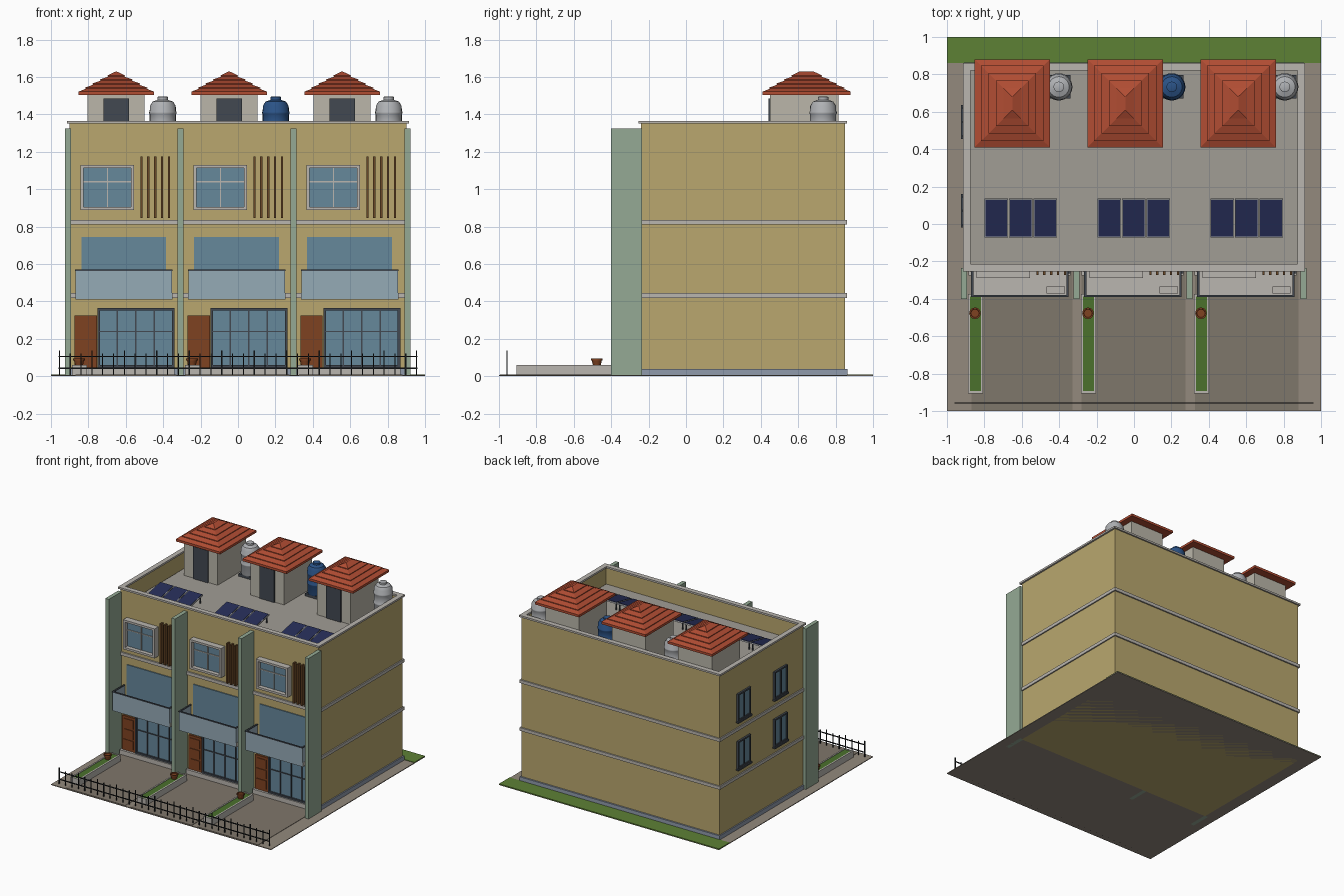
import bpy, bmesh, math
from mathutils import Matrix

if "Cube" in bpy.data.objects:
    bpy.data.objects.remove(bpy.data.objects["Cube"])


def mat(name, hexcol):
    m = bpy.data.materials.new(name)
    c = [(int(hexcol[i:i + 2], 16) / 255) ** 2.2 for i in (0, 2, 4)]
    m.diffuse_color = (*c, 1)
    m.use_nodes = True
    m.node_tree.nodes["Principled BSDF"].inputs["Base Color"].default_value = m.diffuse_color
    return m


OCHRE = mat("ochre_render", "B8A66E")
GREEN = mat("sage_pillar", "93A893")
TRIM = mat("trim", "B8B4AE")
PLINTH = mat("plinth", "8F9AAB")
DECK = mat("deck", "A09C94")
HOUSE = mat("stair_house", "B9B5A8")
TILE = mat("tile", "B04E36")
GLASS = mat("glass", "66879A")
RAIL = mat("balcony_glass", "94A9B5")
DARK = mat("dark_metal", "444A52")
BLACK = mat("black_metal", "222426")
WOOD = mat("wood", "7E4426")
SLAT = mat("slat", "6B4A2C")
GRASS = mat("grass", "5E8038")
LAWN = mat("planting", "4C7030")
PAVE = mat("paving", "92887C")
DRIVE = mat("drive", "7E766A")
PANEL = mat("solar_cell", "2A3157")
STEEL = mat("steel", "AEB0B3")
BLUE = mat("blue_tank", "2F5486")


def finish(name, bm, m):
    me = bpy.data.meshes.new(name)
    bm.to_mesh(me)
    bm.free()
    me.materials.append(m)
    ob = bpy.data.objects.new(name, me)
    bpy.context.collection.objects.link(ob)
    return ob


def boxes(name, m, *bs):
    """One object from boxes given as (x0, x1, y0, y1, z0, z1)."""
    bm = bmesh.new()
    for x0, x1, y0, y1, z0, z1 in bs:
        M = Matrix.Translation(((x0 + x1) / 2, (y0 + y1) / 2, (z0 + z1) / 2)) \
            @ Matrix.Diagonal((x1 - x0, y1 - y0, z1 - z0, 1))
        bmesh.ops.create_cube(bm, size=1, matrix=M)
    return finish(name, bm, m)


def ring(x0, x1, y0, y1, z0, z1, t):
    """Four boxes forming a frame lying flat in xy."""
    return [(x0, x1, y0, y0 + t, z0, z1), (x0, x1, y1 - t, y1, z0, z1),
            (x0, x0 + t, y0 + t, y1 - t, z0, z1), (x1 - t, x1, y0 + t, y1 - t, z0, z1)]


def frame(x0, x1, y0, y1, z0, z1, t):
    """Four boxes forming an upright frame in xz."""
    return [(x0, x1, y0, y1, z0, z0 + t), (x0, x1, y0, y1, z1 - t, z1),
            (x0, x0 + t, y0, y1, z0 + t, z1 - t), (x1 - t, x1, y0, y1, z0 + t, z1 - t)]


def lathe(name, m, x, y, prof, n=24):
    bm = bmesh.new()
    rows = [[bm.verts.new((x + r * math.cos(2 * math.pi * i / n),
                           y + r * math.sin(2 * math.pi * i / n), z)) for i in range(n)]
            for r, z in prof]
    for a, b in zip(rows, rows[1:]):
        for i in range(n):
            j = (i + 1) % n
            bm.faces.new((a[i], a[j], b[j], b[i]))
    bm.faces.new(rows[0][::-1])
    bm.faces.new(rows[-1])
    ob = finish(name, bm, m)
    bpy.context.view_layer.objects.active = ob
    ob.select_set(True)
    bpy.ops.object.shade_smooth_by_angle(angle=math.radians(35))
    ob.select_set(False)
    return ob


def hip_roof(name, cx, cy):
    """Stepped tile courses shrinking to a short ridge."""
    bm = bmesh.new()
    size = lambda t: (0.2 * (1 - t) + 0.001, 0.235 * (1 - t) + 0.036 * t)
    prof = [(0, 1.503), (0, 1.522)]
    n = 5
    for k in range(1, n + 1):
        z = 1.522 + 0.108 * k / n
        prof.append((k / n, z - 0.006 if k < n else z))
        if k < n:
            prof += [(k / n - 0.03, z - 0.006), (k / n - 0.03, z)]
    rows = []
    for t, z in prof:
        hx, hy = size(t)
        rows.append([bm.verts.new((cx + sx * hx, cy + sy * hy, z))
                     for sx, sy in ((-1, -1), (1, -1), (1, 1), (-1, 1))])
    for a, b in zip(rows, rows[1:]):
        for i in range(4):
            j = (i + 1) % 4
            bm.faces.new((a[i], a[j], b[j], b[i]))
    bm.faces.new(rows[0][::-1])
    bm.faces.new(rows[-1])
    return finish(name, bm, TILE)


# Site
boxes("ground", PAVE, (-1, 1, -1, 1, 0, 0.006))
boxes("back_lawn", GRASS, (-1, 1, 0.862, 1, 0.004, 0.01))
boxes("driveways", DRIVE, *[(a, b, -0.995, -0.24, 0.004, 0.009)
                            for a, b in ((-0.87, -0.33), (-0.28, 0.275), (0.325, 0.88))])
boxes("fence", BLACK, *[(-0.96, 0.96, -0.96, -0.954, z, z + 0.007) for z in (0.04, 0.102)],
      *[(x - 0.003, x + 0.003, -0.96, -0.954, 0, 0.138 if i % 3 == 0 else 0.122)
        for i, x in enumerate([-0.955 + 1.91 * k / 33 for k in range(34)])])

# Main block with sunken roof deck
bm = bmesh.new()
bmesh.ops.create_cube(bm, size=1, matrix=Matrix.Translation((0, 0.305, 0.677))
                      @ Matrix.Diagonal((1.8, 1.09, 1.354, 1)))
top = max(bm.faces, key=lambda f: f.calc_center_median().z)
bmesh.ops.inset_region(bm, faces=[top], thickness=0.025)
hole = bmesh.ops.extrude_face_region(bm, geom=[top])
bmesh.ops.delete(bm, geom=[top], context='FACES_ONLY')
bmesh.ops.translate(bm, vec=(0, 0, -0.14),
                    verts=[v for v in hole["geom"] if isinstance(v, bmesh.types.BMVert)])
bmesh.ops.recalc_face_normals(bm, faces=bm.faces)
finish("main_block", bm, OCHRE)
boxes("roof_deck", DECK, (-0.875, 0.875, -0.215, 0.825, 1.205, 1.221))
boxes("parapet_cap", TRIM, *ring(-0.914, 0.914, -0.254, 0.862, 1.351, 1.366, 0.04))
boxes("floor_bands", TRIM, *[(-0.91, 0.91, -0.252, 0.861, z, z + 0.026) for z in (0.418, 0.81)])
boxes("plinth", PLINTH, (-0.91, 0.91, -0.25, 0.863, 0.004, 0.04))
boxes("front_pillars", GREEN, *[(x - 0.016, x + 0.016, -0.402, -0.235, 0, 1.325)
                                for x in (-0.909, -0.307, 0.298, 0.906)])

# Side windows on the left wall
for y in (0.545, 0.07):
    for z in (0.5, 0.89):
        boxes("side_window_glass", GLASS, (-0.908, -0.89, y - 0.075, y + 0.075, z + 0.01, z + 0.22))
        rails = [(-0.916, -0.89, a, a + 0.013, z, z + 0.225) for a in (y - 0.083, y - 0.006, y + 0.07)]
        rails += [(-0.9155, -0.89, y - 0.083, y + 0.083, b, b + 0.013) for b in (z, z + 0.212)]
        boxes("side_window_frame", DARK, *rails, (-0.924, -0.89, y - 0.09, y + 0.09, z - 0.012, z))

# Three repeated units
for u in range(3):
    d = 0.604 * u

    def S(*bs):
        return [(b[0] + d, b[1] + d, *b[2:]) for b in bs]

    # Ground floor door, glazing and step
    boxes("entry_door", WOOD, *S((-0.873, -0.755, -0.256, -0.235, 0.045, 0.325)))
    boxes("door_panels", WOOD, *S(*[(-0.858, -0.77, -0.261, -0.25, z, z + 0.07)
                                    for z in (0.065, 0.15, 0.235)]))
    boxes("door_step", TRIM, *S((-0.885, -0.34, -0.275, -0.24, 0.004, 0.045)))
    boxes("patio_glass", GLASS, *S((-0.745, -0.345, -0.252, -0.235, 0.045, 0.36)))
    boxes("patio_frame", DARK, *S(*frame(-0.752, -0.34, -0.265, -0.235, 0.045, 0.366, 0.014),
                                  *[(x - 0.004, x + 0.004, -0.26, -0.24, 0.055, 0.355)
                                    for x in (-0.645, -0.546, -0.447)],
                                  (-0.74, -0.35, -0.259, -0.24, 0.236, 0.243)))
    # Balcony
    boxes("balcony_slab", TRIM, *S((-0.87, -0.35, -0.384, -0.235, 0.41, 0.444)))
    boxes("balcony_glass", RAIL, *S((-0.868, -0.352, -0.388, -0.38, 0.412, 0.565),
                                    (-0.868, -0.861, -0.38, -0.24, 0.44, 0.565),
                                    (-0.359, -0.352, -0.38, -0.24, 0.44, 0.565)))
    boxes("balcony_handrail", DARK, *S((-0.871, -0.349, -0.391, -0.379, 0.563, 0.571),
                                       (-0.871, -0.859, -0.379, -0.24, 0.563, 0.571),
                                       (-0.361, -0.349, -0.379, -0.24, 0.563, 0.571)))
    boxes("balcony_cabinet", TRIM, *S((-0.468, -0.37, -0.372, -0.335, 0.444, 0.52)))
    boxes("balcony_window", GLASS, *S((-0.838, -0.384, -0.248, -0.235, 0.444, 0.745)))
    # Upper window with projecting surround
    boxes("upper_glass", GLASS, *S((-0.825, -0.57, -0.256, -0.235, 0.905, 1.118)))
    boxes("upper_surround", TRIM, *S(*frame(-0.842, -0.555, -0.29, -0.235, 0.888, 1.13, 0.017)))
    boxes("upper_mullions", TRIM, *S((-0.701, -0.695, -0.264, -0.24, 0.9, 1.12),
                                     (-0.83, -0.565, -0.263, -0.24, 1.037, 1.043)))
    boxes("timber_slats", SLAT, *S(*[(-0.522 + 0.0367 * k, -0.51 + 0.0367 * k, -0.272, -0.235, 0.845, 1.175)
                                     for k in range(5)]))
    # Planter strip and pot
    boxes("planter_kerb", TRIM, *S(*ring(-0.888, -0.806, -0.905, -0.375, 0.004, 0.06, 0.012)))
    boxes("planter_grass", LAWN, *S((-0.876, -0.818, -0.893, -0.387, 0.004, 0.056)))
    lathe("plant_pot", WOOD, -0.85 + d, -0.477,
          [(0.02, 0.055), (0.027, 0.085), (0.031, 0.085), (0.031, 0.095), (0.024, 0.095), (0.022, 0.088)], 12)
    # Stair house on the roof
    boxes("stair_house", HOUSE, *S((-0.805, -0.5, 0.45, 0.815, 1.215, 1.508)))
    boxes("stair_door", DARK, *S((-0.718, -0.583, 0.44, 0.455, 1.221, 1.485)))
    hip_roof("stair_roof", -0.651 + d, 0.645)
    # Water tank
    lathe("water_tank", BLUE if u == 1 else STEEL, -0.402 + d, 0.733,
          [(0.066, 1.24), (0.07, 1.25), (0.07, 1.32), (0.073, 1.325), (0.073, 1.333), (0.07, 1.338),
           (0.07, 1.4), (0.073, 1.405), (0.073, 1.413), (0.07, 1.418), (0.069, 1.445), (0.055, 1.468),
           (0.028, 1.478), (0.028, 1.493), (0.02, 1.496)])
    boxes("tank_stand", DARK, *S((-0.465, -0.339, 0.67, 0.796, 1.22, 1.242)))
    # Tilted solar panels
    for k in range(3):
        cx = -0.737 + 0.131 * k + d
        R = Matrix.Translation((cx, 0.032, 1.264)) @ Matrix.Rotation(math.radians(12), 4, 'X')
        boxes("solar_frame", STEEL, (-0.063, 0.063, -0.105, 0.105, -0.006, 0.004)).matrix_world = R
        boxes("solar_cells", PANEL, (-0.058, 0.058, -0.1, 0.1, 0, 0.007)).matrix_world = R
        boxes("solar_legs", DARK, *[(cx + s - 0.004, cx + s + 0.004, 0.112, 0.12, 1.22, 1.278)
                                    for s in (-0.05, 0.05)])
